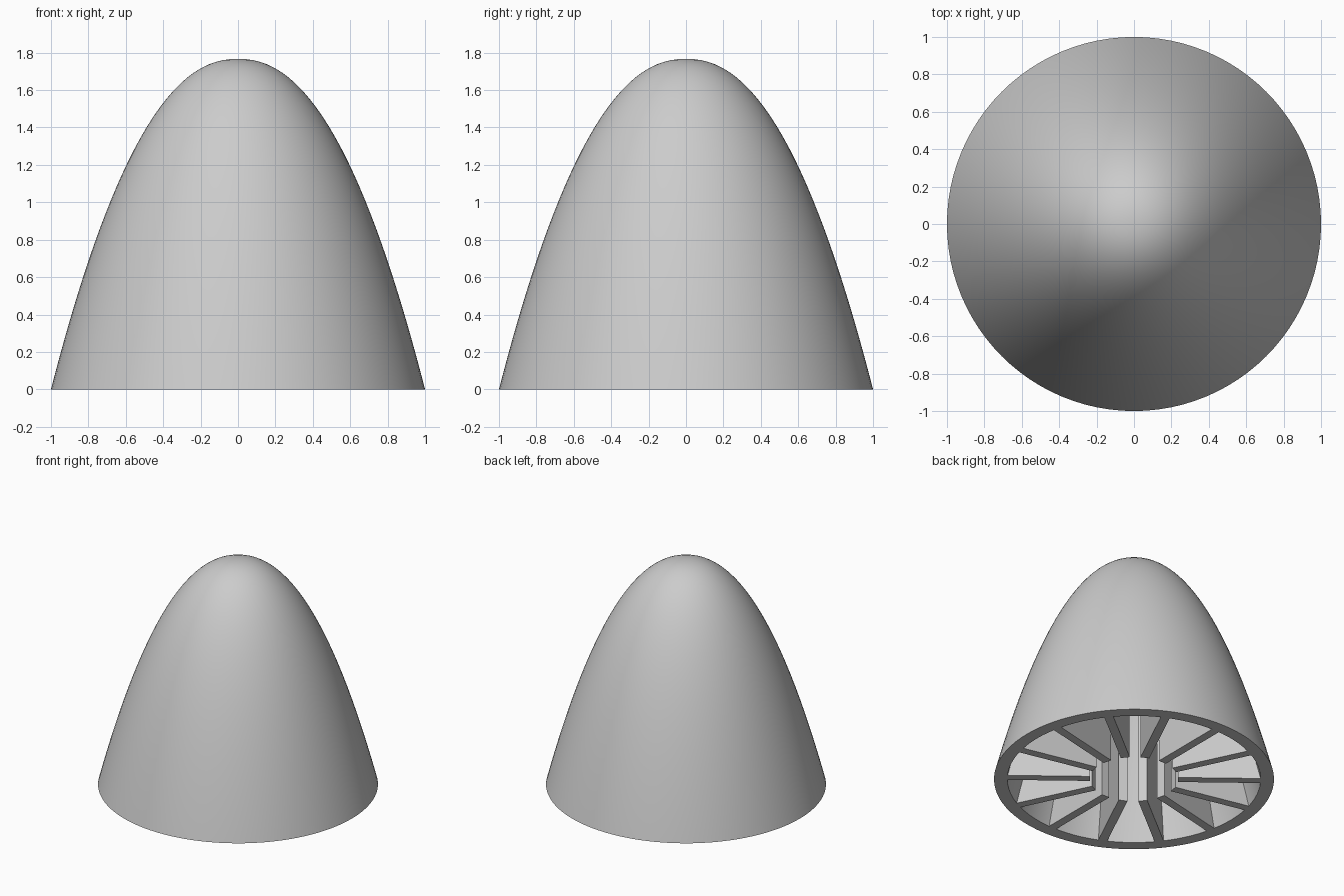
import bpy, bmesh, math

RIBS = 14
SEGMENTS = 96
RINGS = 40
POWER = 2.2
OUTER_R, OUTER_H = 1.0, 1.767
INNER_R, INNER_H = 0.905, 1.67
BORE_R = 0.315
RIB_THICK = 0.065

cube = bpy.data.objects.get("Cube")
if cube:
    bpy.data.objects.remove(cube)

grey = bpy.data.materials.new("plain grey")
grey.use_nodes = True
colour = (0.6, 0.6, 0.6, 1)
grey.diffuse_color = colour
grey.node_tree.nodes["Principled BSDF"].inputs["Base Color"].default_value = colour


def dome_height(r, radius, height):
    return height * (1 - (r / radius) ** POWER)


def dome_profile(radius, height, r_start=0.0):
    """Points (r, z) from r_start out to the rim, closer together near the rim."""
    pts = []
    for i in range(RINGS + 1):
        r = r_start + (radius - r_start) * math.sin(i / RINGS * math.pi / 2)
        pts.append((r, dome_height(r, radius, height)))
    return pts


def finish(bm, name):
    bmesh.ops.recalc_face_normals(bm, faces=bm.faces)
    mesh = bpy.data.meshes.new(name)
    bm.to_mesh(mesh)
    bm.free()
    mesh.materials.append(grey)
    obj = bpy.data.objects.new(name, mesh)
    bpy.context.collection.objects.link(obj)
    return obj


# Hollow dome shell: outer and inner profile spun round the axis
bm = bmesh.new()
outline = dome_profile(OUTER_R, OUTER_H) + dome_profile(INNER_R, INNER_H)[::-1]
verts = [bm.verts.new((r, 0, z)) for r, z in outline]
edges = [bm.edges.new(pair) for pair in zip(verts, verts[1:])]
bmesh.ops.spin(bm, geom=verts + edges, cent=(0, 0, 0), axis=(0, 0, 1),
               angle=math.tau, steps=SEGMENTS, use_duplicate=False)
bmesh.ops.remove_doubles(bm, verts=bm.verts, dist=0.0001)
shell = finish(bm, "dome_shell")
bpy.ops.object.select_all(action="DESELECT")
shell.select_set(True)
bpy.context.view_layer.objects.active = shell
bpy.ops.object.shade_smooth_by_angle(angle=math.radians(35))

# Radial ribs: flat plates from the open bore out to the inner wall
rib_outline = [(BORE_R, 0)] + dome_profile(INNER_R + 0.01, INNER_H + 0.01, BORE_R)
bm = bmesh.new()
for k in range(RIBS):
    a = math.pi / 2 + k * math.tau / RIBS
    radial = (math.cos(a), math.sin(a))
    sides = []
    for s in (-RIB_THICK / 2, RIB_THICK / 2):
        sides.append([bm.verts.new((r * radial[0] - s * radial[1],
                                    r * radial[1] + s * radial[0], z))
                      for r, z in rib_outline])
    for side in sides:
        bm.faces.new(side)
    n = len(rib_outline)
    for i in range(n):
        j = (i + 1) % n
        bm.faces.new((sides[0][i], sides[0][j], sides[1][j], sides[1][i]))
finish(bm, "radial_ribs")
